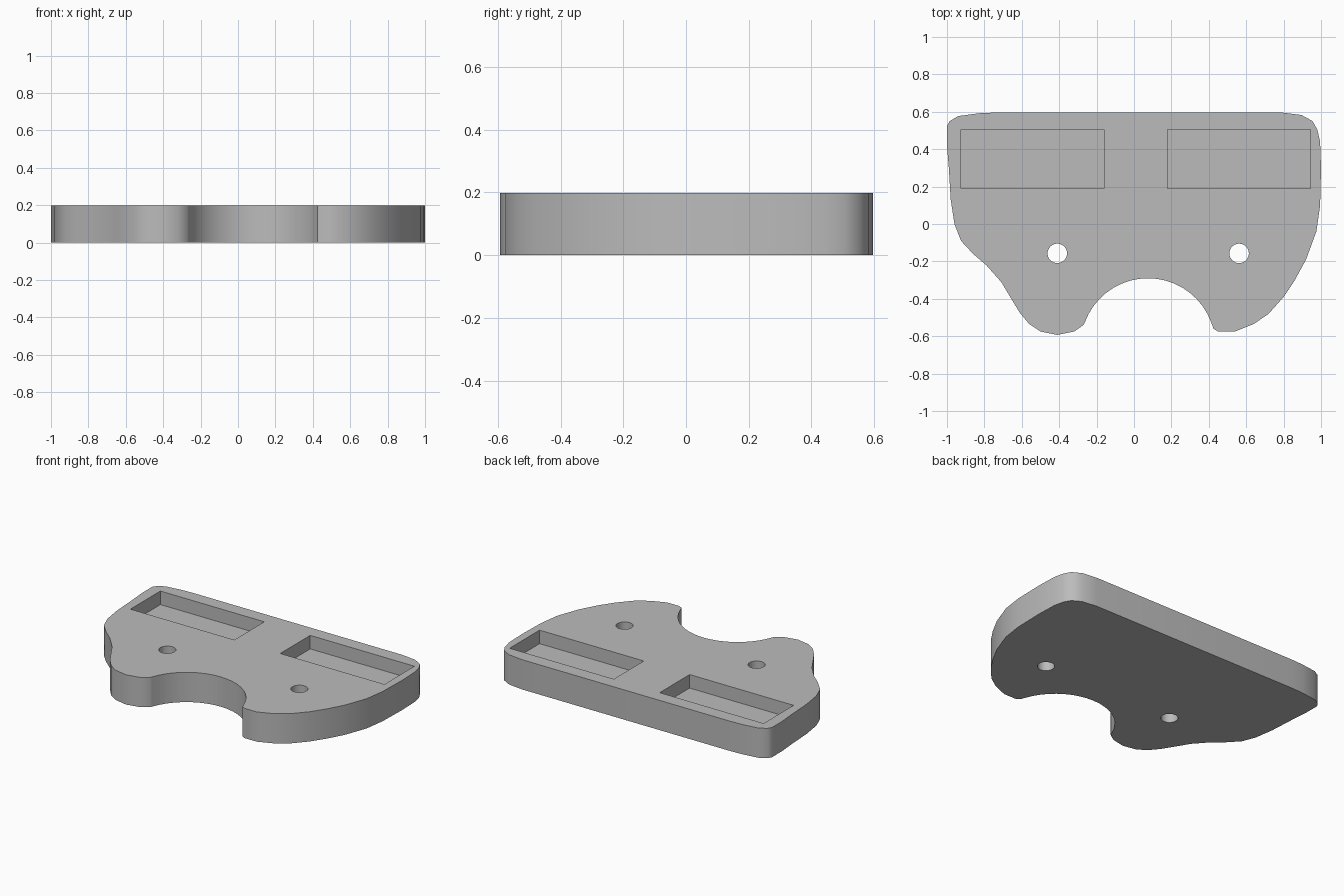
import bpy
import bmesh
from math import cos, sin, pi, radians
from mathutils import Matrix

cube = bpy.data.objects.get("Cube")
if cube:
    bpy.data.objects.remove(cube, do_unlink=True)

THICK = 0.198
POCKET_DEPTH = 0.09

grey = bpy.data.materials.new("plain grey")
grey.use_nodes = True
colour = (0.5, 0.5, 0.5, 1)
grey.diffuse_color = colour
grey.node_tree.nodes["Principled BSDF"].inputs["Base Color"].default_value = colour


def prism(name, points, low, high):
    """Extrude a flat outline from z = low to z = high."""
    bm = bmesh.new()
    face = bm.faces.new([bm.verts.new((x, y, low)) for x, y in points])
    grown = bmesh.ops.extrude_face_region(bm, geom=[face])["geom"]
    verts = [v for v in grown if isinstance(v, bmesh.types.BMVert)]
    bmesh.ops.translate(bm, verts=verts, vec=(0, 0, high - low))
    bmesh.ops.recalc_face_normals(bm, faces=bm.faces)
    mesh = bpy.data.meshes.new(name)
    bm.to_mesh(mesh)
    bm.free()
    mesh.materials.append(grey)
    obj = bpy.data.objects.new(name, mesh)
    bpy.context.collection.objects.link(obj)
    return obj


def arc(x, y, radius, start, end, steps):
    angles = [radians(start + (end - start) * i / steps) for i in range(steps + 1)]
    return [(x + radius * cos(a), y + radius * sin(a)) for a in angles]


# Plate outline: left lobe, side, back corners, then the front notch
left_lobe = [(0.425, -0.56), (0.45, -0.575), (0.54, -0.575), (0.64, -0.535),
             (0.72, -0.48), (0.80, -0.39), (0.86, -0.30), (0.92, -0.19)]
left_side = [(0.975, -0.04), (0.995, 0.10), (1, 0.30), (0.995, 0.44),
             (0.98, 0.505), (0.955, 0.55), (0.895, 0.583), (0.79, 0.596)]
right_side = [(-0.74, 0.596), (-0.83, 0.592), (-0.94, 0.577), (-0.985, 0.55),
              (-1, 0.525), (-1, 0.42), (-0.99, 0.30), (-0.98, 0.13), (-0.96, 0)]
right_lobe = [(-0.925, -0.09), (-0.86, -0.16), (-0.79, -0.22), (-0.71, -0.31),
              (-0.65, -0.41), (-0.61, -0.475), (-0.56, -0.535), (-0.50, -0.575),
              (-0.41, -0.593), (-0.32, -0.575), (-0.27, -0.54)]
notch = arc(0.075, -0.65, 0.36, 160, 20, 18)
plate = prism("plate", left_lobe + left_side + right_side + right_lobe + notch, 0, THICK)

# Cutters: two blind pockets and two through holes
cutters = []
for side, x0, x1 in (("right", -0.925, -0.16), ("left", 0.178, 0.945)):
    corners = [(x0, 0.19), (x1, 0.19), (x1, 0.505), (x0, 0.505)]
    cutters.append(prism(side + "_pocket_cutter", corners, THICK - POCKET_DEPTH, THICK + 0.1))
for side, x in (("right", -0.41), ("left", 0.562)):
    ring = arc(x, -0.157, 0.052, 0, 360, 32)[:-1]
    cutters.append(prism(side + "_hole_cutter", ring, -0.1, THICK + 0.1))

bpy.ops.object.select_all(action="DESELECT")
bpy.context.view_layer.objects.active = plate
plate.select_set(True)
for cutter in cutters:
    cut = plate.modifiers.new(cutter.name, "BOOLEAN")
    cut.operation = "DIFFERENCE"
    cut.solver = "EXACT"
    cut.object = cutter
    bpy.ops.object.modifier_apply(modifier=cut.name)
for cutter in cutters:
    bpy.data.objects.remove(cutter, do_unlink=True)

# Smooth walls with crisp rims
bpy.ops.object.shade_smooth_by_angle(angle=radians(35))
